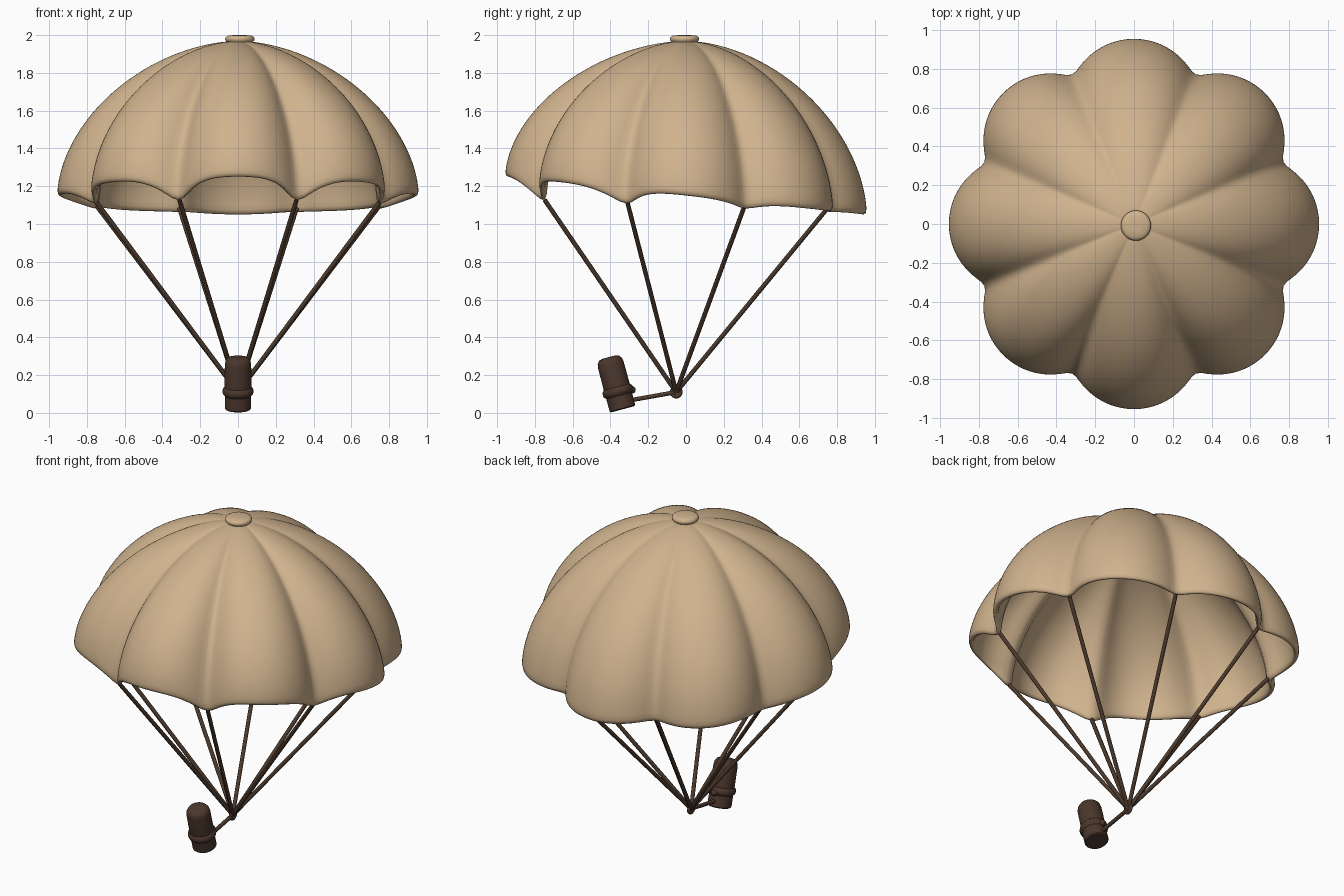
import bpy
from math import sin, cos, pi, radians
from mathutils import Vector

cube = bpy.data.objects.get("Cube")
if cube:
    bpy.data.objects.remove(cube, do_unlink=True)


def material(name, rgb):
    m = bpy.data.materials.new(name)
    m.use_nodes = True
    color = (*rgb, 1)
    m.diffuse_color = color
    m.node_tree.nodes["Principled BSDF"].inputs["Base Color"].default_value = color
    return m


TAN = material("tan canvas", (0.63, 0.45, 0.27))
CORD = material("brown cord", (0.075, 0.043, 0.026))
WOOD = material("dark brown handle", (0.07, 0.038, 0.025))


def mesh_object(name, verts, faces, mat):
    me = bpy.data.meshes.new(name)
    me.from_pydata(verts, [], faces)
    me.materials.append(mat)
    ob = bpy.data.objects.new(name, me)
    bpy.context.collection.objects.link(ob)
    return ob


def smooth(ob, degrees):
    bpy.ops.object.select_all(action="DESELECT")
    ob.select_set(True)
    bpy.context.view_layer.objects.active = ob
    bpy.ops.object.shade_smooth_by_angle(angle=radians(degrees))


def lathe(name, profile, mat, sides=32):
    """Solid of revolution from (radius, height) pairs, bottom to top."""
    verts = [(r * cos(2 * pi * j / sides), r * sin(2 * pi * j / sides), z)
             for r, z in profile for j in range(sides)]
    faces = [(i * sides + j, i * sides + (j + 1) % sides,
              (i + 1) * sides + (j + 1) % sides, (i + 1) * sides + j)
             for i in range(len(profile) - 1) for j in range(sides)]
    top = (len(profile) - 1) * sides
    faces += [tuple(reversed(range(sides))), tuple(range(top, top + sides))]
    ob = mesh_object(name, verts, faces, mat)
    smooth(ob, 40)
    return ob


def rod(name, start, end, radius, mat, sides=10):
    a, b = Vector(start), Vector(end)
    ob = lathe(name, [(radius, 0), (radius, (b - a).length)], mat, sides)
    ob.location = a
    ob.rotation_mode = "QUATERNION"
    ob.rotation_quaternion = (b - a).to_track_quat("Z", "Y")
    return ob


# Canopy: eight bulging gores with a scalloped rim that dips at the back
GORES, STEPS, ROWS = 8, 12, 20
TOP = 1.97


def rim_height(u, y):
    arch = 1 - abs(u) ** 3
    seam, middle = 1.085 - 0.03 * y, 1.15 - 0.105 * y
    return seam + (middle - seam) * arch


section = []
for g in range(GORES):
    turn = g * 2 * pi / GORES
    for k in range(STEPS):
        u = 2 * k / STEPS - 1
        a = u * radians(64.3)
        px, py = 0.61 + 0.35 * cos(a), 0.35 * sin(a)
        x = px * cos(turn) - py * sin(turn)
        y = px * sin(turn) + py * cos(turn)
        section.append((x, y, rim_height(u, y)))

verts = []
for i in range(ROWS):
    phi = pi / 2 * (1 - (0.03 + 0.97 * i / (ROWS - 1)))
    r = max(cos(phi), 0) ** (2 / 1.8)
    h = max(sin(phi), 0) ** (2 / 1.8)
    verts += [(x * r, y * r, rim + (TOP - rim) * h) for x, y, rim in section]
n = len(section)
faces = [(i * n + j, (i + 1) * n + j, (i + 1) * n + (j + 1) % n, i * n + (j + 1) % n)
         for i in range(ROWS - 1) for j in range(n)]
canopy = mesh_object("canopy", verts, faces, TAN)
shell = canopy.modifiers.new("thickness", "SOLIDIFY")
shell.thickness = 0.035
shell.offset = -1
soft = canopy.modifiers.new("soft rim", "SUBSURF")
soft.levels = soft.render_levels = 1
canopy.data.polygons.foreach_set("use_smooth", [True] * len(faces))

# Crown button
button = lathe("crown_button", [(0.055, 1.94), (0.068, 1.962), (0.076, 1.972), (0.078, 1.98),
                                (0.074, 1.99), (0.062, 1.997), (0.03, 2.0)], TAN)
button.location = (0.01, -0.008, 0)

# Cords from every seam to the gathering ring
knot = Vector((0, -0.052, 0.11))
for g in range(GORES):
    a = (g + 0.5) * 2 * pi / GORES
    x, y = 0.81 * cos(a), 0.81 * sin(a)
    rod(f"cord_{g + 1}", (x, y, rim_height(1, y) + 0.02), knot, 0.012, CORD)

# Gathering ring and tether
bpy.ops.mesh.primitive_torus_add(major_radius=0.023, minor_radius=0.011, major_segments=20,
                                 minor_segments=10, location=knot, rotation=(0, pi / 2, 0))
ring = bpy.context.object
ring.name = "gathering_ring"
ring.data.materials.append(WOOD)
smooth(ring, 60)
rod("tether", (0, -0.3, 0.066), knot, 0.012, CORD)

# Tilted handle with a collar and a domed top
handle = lathe("handle", [(0.064, 0), (0.07, 0.006), (0.07, 0.075), (0.08, 0.085), (0.083, 0.098),
                          (0.08, 0.112), (0.071, 0.122), (0.07, 0.245), (0.066, 0.265),
                          (0.055, 0.28), (0.035, 0.286)], WOOD)
handle.location = (0, -0.335, 0.019)
handle.rotation_euler = (radians(15), 0, 0)

# Small lug on the back of the collar
bpy.ops.mesh.primitive_uv_sphere_add(segments=14, ring_count=8, radius=0.02,
                                     location=(0, -0.286, 0.122))
lug = bpy.context.object
lug.name = "handle_lug"
lug.data.materials.append(WOOD)
smooth(lug, 60)
